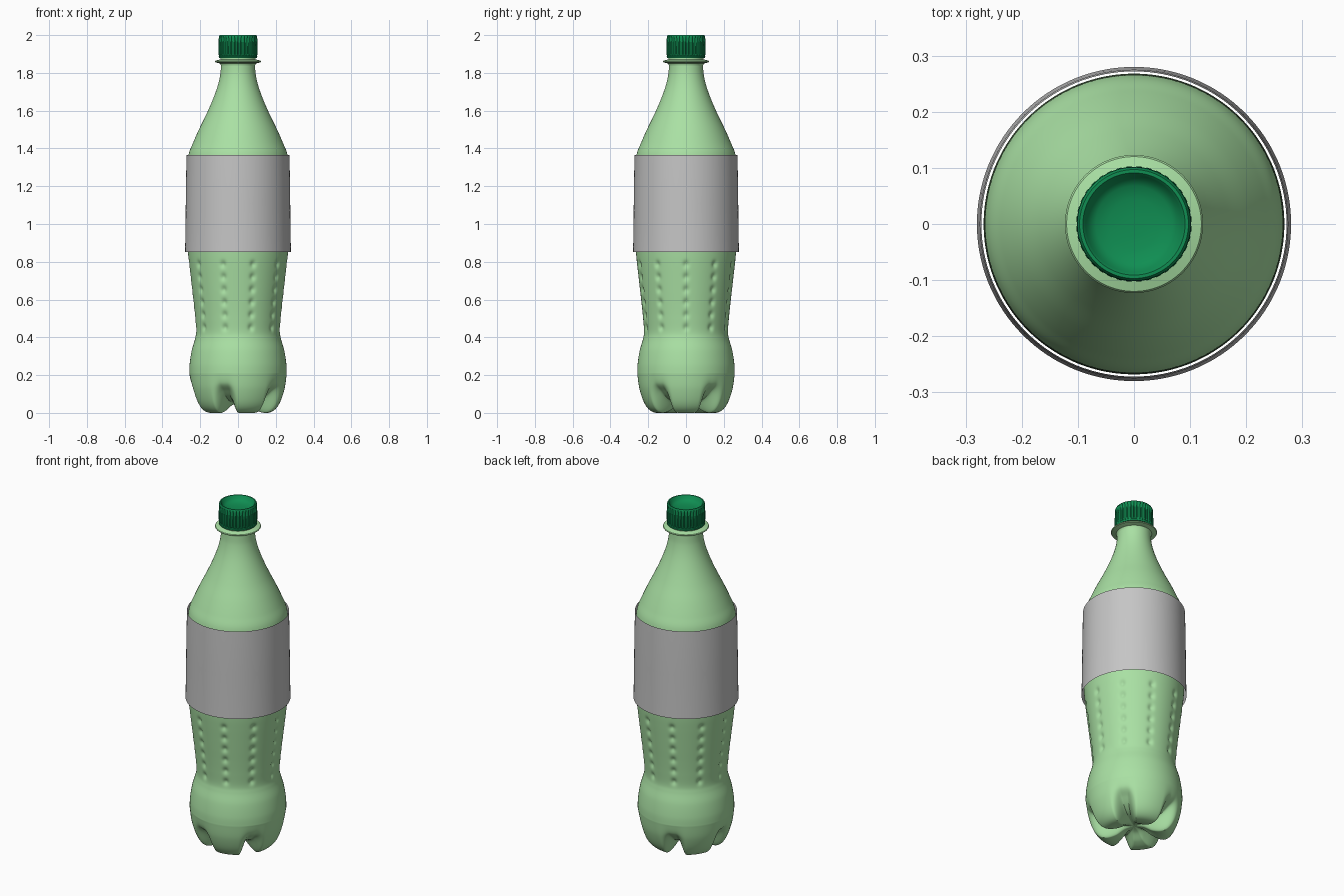
import bpy, math

if "Cube" in bpy.data.objects:
    bpy.data.objects.remove(bpy.data.objects["Cube"])

SEG = 240  # steps around the bottle


def material(name, rgb):
    m = bpy.data.materials.new(name)
    m.diffuse_color = (*rgb, 1)
    m.use_nodes = True
    m.node_tree.nodes["Principled BSDF"].inputs["Base Color"].default_value = m.diffuse_color
    return m


green = material("pale_green", (0.40, 0.75, 0.37))
dark_green = material("deep_green", (0.005, 0.27, 0.085))
grey = material("label_grey", (0.56, 0.56, 0.56))


def spline(pts, n):
    """Smooth curve through (radius, height) points, n steps per span."""
    out = []
    for i in range(len(pts) - 1):
        a, b = pts[max(i - 1, 0)], pts[i]
        c, d = pts[i + 1], pts[min(i + 2, len(pts) - 1)]
        for k in range(n):
            t = k / n
            out.append(tuple(
                0.5 * (2 * q + (r - p) * t + (2 * p - 5 * q + 4 * r - s) * t * t
                       + (3 * q - p - 3 * r + s) * t ** 3)
                for p, q, r, s in zip(a, b, c, d)))
    return out + [pts[-1]]


def smooth(x):
    x = min(max(x, 0), 1)
    return x * x * (3 - 2 * x)


def lathe(name, rows, place, mat, cap_start, cap_end, seg=SEG, angle=35):
    """Sweep rows around z; place(row, theta) gives (radius, height)."""
    verts, faces = [], []
    for row in rows:
        for j in range(seg):
            th = 2 * math.pi * j / seg
            r, z = place(row, th)
            verts.append((r * math.cos(th), r * math.sin(th), z))
    for i in range(len(rows) - 1):
        for j in range(seg):
            k = (j + 1) % seg
            faces.append((i * seg + j, i * seg + k, (i + 1) * seg + k, (i + 1) * seg + j))
    last = (len(rows) - 1) * seg
    if cap_start:
        faces.append(tuple(reversed(range(seg))))
    if cap_end:
        faces.append(tuple(range(last, last + seg)))
    me = bpy.data.meshes.new(name)
    me.from_pydata(verts, [], faces)
    me.materials.append(mat)
    ob = bpy.data.objects.new(name, me)
    bpy.context.collection.objects.link(ob)
    bpy.ops.object.select_all(action='DESELECT')
    ob.select_set(True)
    bpy.context.view_layer.objects.active = ob
    bpy.ops.object.shade_smooth_by_angle(angle=math.radians(angle))
    return ob


# Base: one profile through a foot, one through a groove, blended by direction
foot = [(0.004, 0.05), (0.05, 0.04), (0.10, 0.012), (0.15, 0.0), (0.19, 0.013),
        (0.222, 0.055), (0.247, 0.13), (0.258, 0.21)]
groove = [(0.004, 0.05), (0.04, 0.051), (0.08, 0.056), (0.125, 0.066), (0.168, 0.088),
          (0.205, 0.118), (0.244, 0.155), (0.258, 0.21)]
# Side wall: bulge, waist, label area, shoulder, neck
wall = [(0.258, 0.21), (0.256, 0.26), (0.245, 0.33), (0.228, 0.39), (0.222, 0.43),
        (0.227, 0.50), (0.234, 0.57), (0.242, 0.64), (0.250, 0.71), (0.258, 0.78),
        (0.264, 0.84), (0.267, 0.90), (0.268, 1.10), (0.267, 1.30), (0.261, 1.37),
        (0.238, 1.43), (0.207, 1.50), (0.168, 1.58), (0.133, 1.66), (0.108, 1.73),
        (0.094, 1.79), (0.090, 1.84)]
finish = [(0.095, 1.850), (0.120, 1.856), (0.123, 1.860), (0.120, 1.864),
          (0.093, 1.872), (0.090, 1.95)]

base_rows = [(f, g) for f, g in zip(spline(foot, 9), spline(groove, 9))]
wall_rows = [(p, None) for p in spline(wall, 10)[1:] + finish]
DIMPLES = [0.452 + 0.067 * i for i in range(6)]


def body_place(row, th):
    (r, z), g = row
    deg = math.degrees(th)
    if g:  # five grooves between the feet, narrower towards the outside
        d = abs((deg - 36 + 36) % 72 - 36)
        wide = 27 - 9 * smooth(r / 0.2)
        w = 1 - smooth((d - 4) / (wide - 4))
        return r + (g[0] - r) * w, z + (g[1] - z) * w
    if 0.41 < z < 0.83:  # ten columns of small dimples
        s = math.radians((deg + 18) % 36 - 18) * r
        for h in DIMPLES:
            q = (s / 0.014) ** 2 + ((z - h) / 0.017) ** 2
            if q < 5:
                r -= 0.010 * math.exp(-q)
    return r, z


lathe("bottle_body", base_rows + wall_rows, body_place, green, True, True)

# Label sleeve, slightly wider at the bottom
label = [(0.280, 0.853), (0.278, 0.98), (0.2765, 1.11), (0.275, 1.24), (0.272, 1.365)]
lathe("label_sleeve", label, lambda p, th: p, grey, False, False, seg=128)

# Screw cap: plain band, ribbed side, dished top
cap = [(0.092, 1.878), (0.101, 1.878), (0.102, 1.888), (0.099, 1.891), (0.102, 1.895),
       (0.103, 1.90), (0.103, 1.94), (0.102, 1.982), (0.101, 1.993), (0.097, 2.0),
       (0.091, 2.0), (0.086, 1.994), (0.081, 1.982), (0.068, 1.973), (0.045, 1.968),
       (0.02, 1.966), (0.003, 1.966)]


def cap_place(p, th):
    r, z = p
    if r > 0.1 and 1.894 < z < 1.99:
        r -= 0.005 * max(0, math.cos(36 * th)) ** 2
    return r, z


lathe("screw_cap", cap, cap_place, dark_green, False, True, seg=288)
